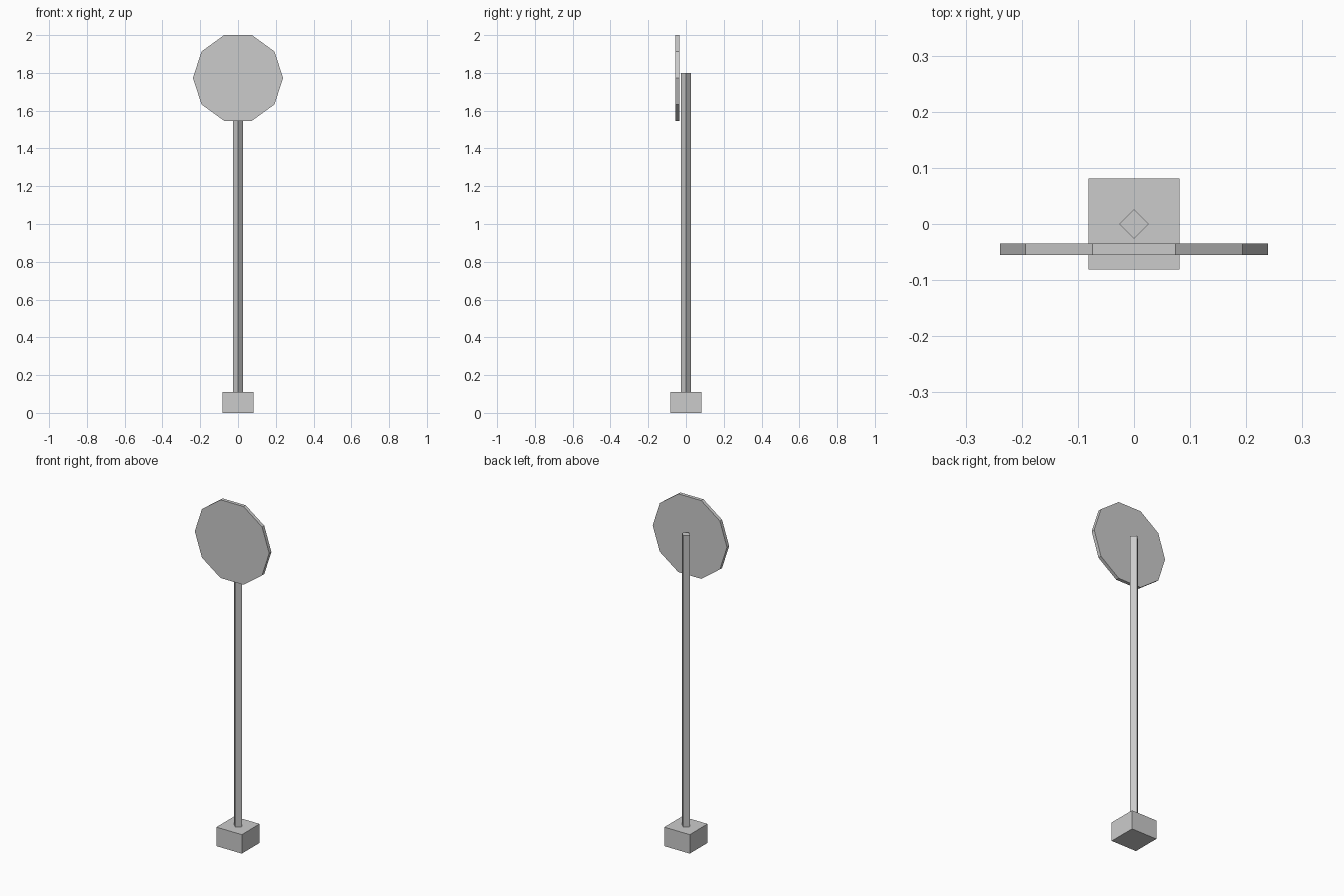
import bpy
from math import pi

if "Cube" in bpy.data.objects:
    bpy.data.objects.remove(bpy.data.objects["Cube"])


def prism(name, sides, radius, depth, location, rotation):
    bpy.ops.mesh.primitive_cylinder_add(vertices=sides, radius=radius, depth=depth,
                                        location=location, rotation=rotation)
    ob = bpy.context.object
    ob.name = name
    bpy.ops.object.transform_apply(location=False, rotation=True, scale=True)
    return ob


# Square foot block
bpy.ops.mesh.primitive_cube_add(size=1, location=(0, 0, 0.055))
base = bpy.context.object
base.name = "base_block"
base.scale = (0.163, 0.163, 0.11)
bpy.ops.object.transform_apply(location=False, rotation=False, scale=True)

# Four-sided post, corners facing the axes, sunk slightly into the block
bottom, top = 0.1, 1.8
prism("post", 4, 0.026, top - bottom, (0, 0, (top + bottom) / 2), (0, 0, 0))

# Ten-sided sign plate in front of the post, flat edge on top
# (primitive starts with a vertex on +Y: turn it onto +X, then stand it up)
prism("sign_plate", 10, 0.2385, 0.02, (0, -0.045, 1.7732), (pi / 2, pi / 2, 0))

# Make the plate's corners point sideways
plate = bpy.data.objects["sign_plate"]
if max(v.co.z for v in plate.data.vertices) > 0.235:
    for v in plate.data.vertices:
        v.co.x, v.co.z = v.co.z, -v.co.x
